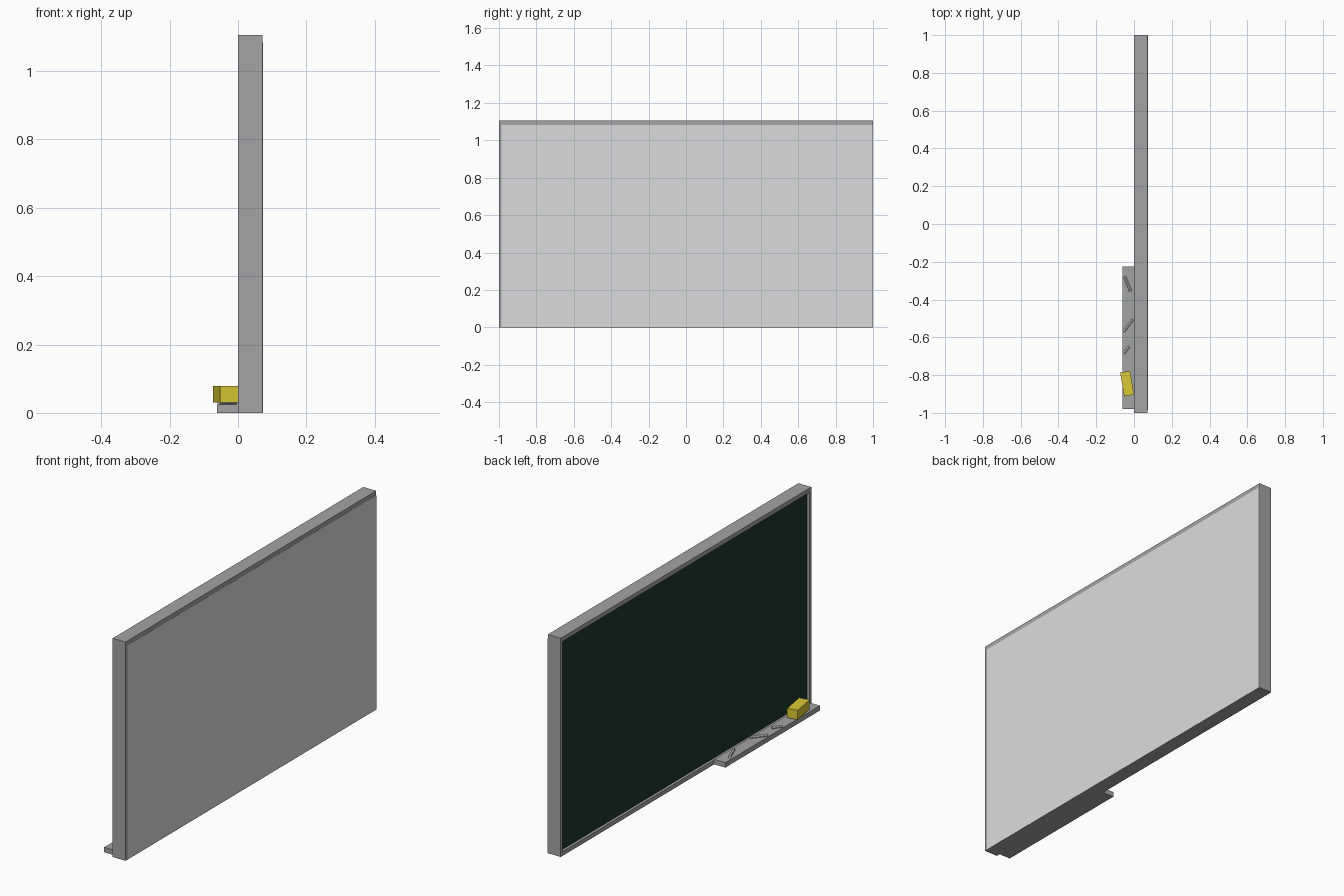
import bpy, math

if "Cube" in bpy.data.objects:
    bpy.data.objects.remove(bpy.data.objects["Cube"])


def mat(name, rgb):
    m = bpy.data.materials.new(name)
    m.diffuse_color = (*rgb, 1)
    m.use_nodes = True
    m.node_tree.nodes["Principled BSDF"].inputs["Base Color"].default_value = m.diffuse_color
    return m


GREY = mat("frame_grey", (0.37, 0.37, 0.37))
GREEN = mat("board_green", (0.012, 0.036, 0.026))
PALE = mat("pale_grey", (0.72, 0.72, 0.72))
YELLOW = mat("eraser_yellow", (0.70, 0.58, 0.035))
WHITE = mat("chalk_white", (0.80, 0.80, 0.80))


def finish(name, m):
    ob = bpy.context.object
    ob.name = name
    ob.data.materials.append(m)
    return ob


def box(name, lo, hi, m, turn=0.0):
    mid = [(a + b) / 2 for a, b in zip(lo, hi)]
    bpy.ops.mesh.primitive_cube_add(size=1, location=mid, rotation=(0, 0, turn))
    bpy.context.object.scale = [b - a for a, b in zip(lo, hi)]
    return finish(name, m)


D, H = 0.072, 1.105        # frame depth and height
STILE, RAIL = 0.014, 0.022  # frame bar widths

# Frame: two upright bars, two horizontal bars
for side, y in (("left", 1 - STILE), ("right", -1)):
    box(f"frame_stile_{side}", (0, y, 0), (D, y + STILE, H), GREY)
for side, z in (("bottom", 0), ("top", H - RAIL)):
    box(f"frame_rail_{side}", (0, -1 + STILE, z), (D, 1 - STILE, z + RAIL), GREY)

# Recessed writing surface and offset backing sheet
box("writing_board", (0.013, -1 + STILE, RAIL), (0.06, 1 - STILE, H - RAIL), GREEN)
box("backing_sheet", (D - 0.001, -1 + STILE, 0.0005), (D + 0.0008, 0.9995, H - RAIL), PALE)

# Chalk tray
box("chalk_tray", (-0.062, -0.98, 0), (0, -0.225, 0.025), GREY)

# Eraser, turned slightly on the tray
box("eraser", (-0.063, -0.9085, 0.03), (-0.010, -0.7815, 0.078), YELLOW, math.radians(9.5))

# Chalk sticks: end points on the tray
sticks = [((-0.050, -0.277), (-0.018, -0.357)),
          ((-0.056, -0.570), (-0.006, -0.505)),
          ((-0.056, -0.686), (-0.026, -0.648))]
for i, (a, b) in enumerate(sticks):
    dx, dy = b[0] - a[0], b[1] - a[1]
    bpy.ops.mesh.primitive_cylinder_add(
        vertices=8, radius=0.007, depth=math.hypot(dx, dy),
        location=((a[0] + b[0]) / 2, (a[1] + b[1]) / 2, 0.0317),
        rotation=(0, math.pi / 2, math.atan2(dy, dx)))
    finish(f"chalk_stick_{i + 1}", WHITE)
